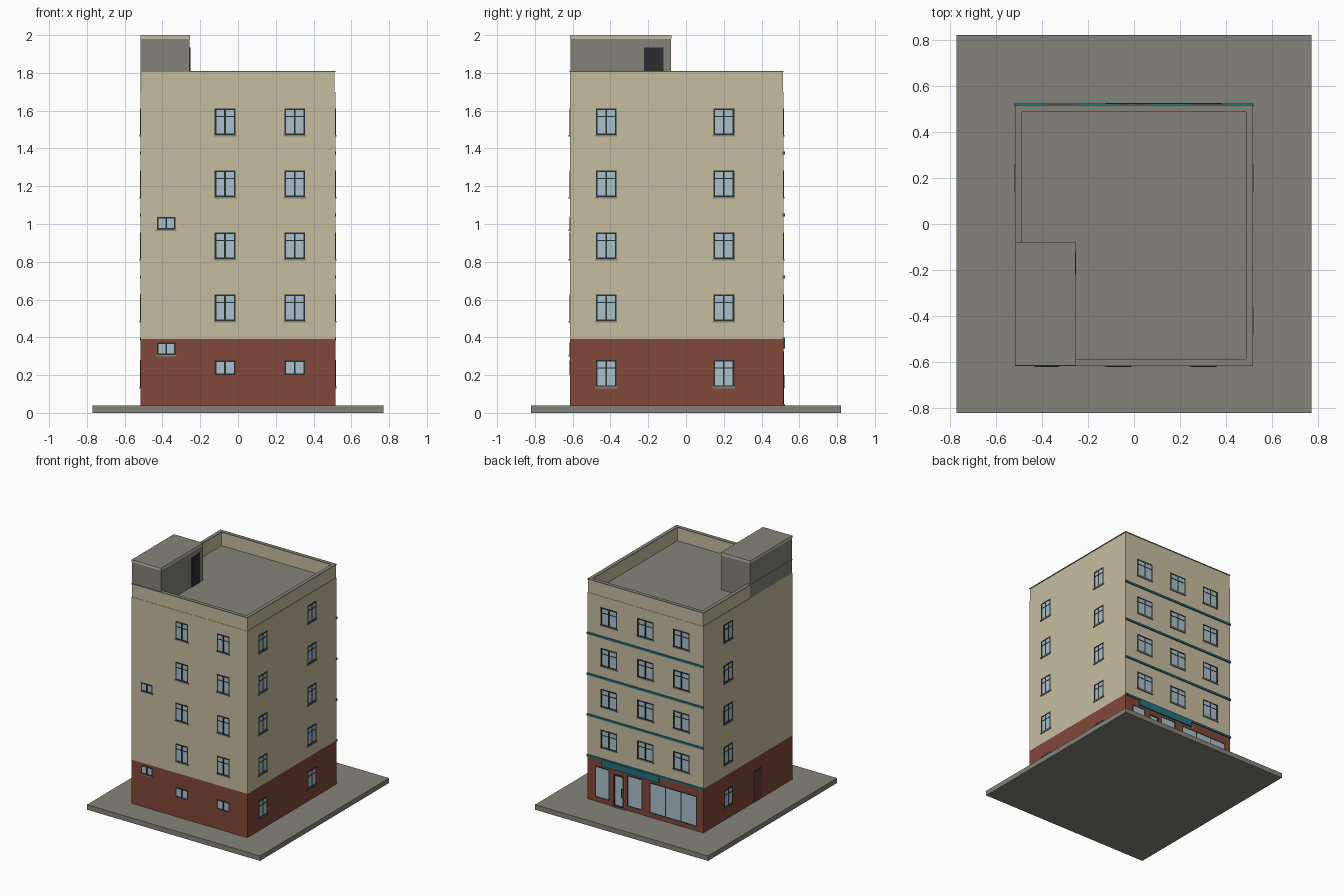
import bpy, bmesh
from mathutils import Vector

if "Cube" in bpy.data.objects:
    bpy.data.objects.remove(bpy.data.objects["Cube"])


def mat(name, r, g, b):
    m = bpy.data.materials.new(name)
    m.diffuse_color = (r, g, b, 1)
    m.use_nodes = True
    m.node_tree.nodes["Principled BSDF"].inputs["Base Color"].default_value = m.diffuse_color
    return m


CREAM = mat("cream render", .565, .515, .352)
RED = mat("red brown plinth", .223, .065, .041)
GREY = mat("concrete grey", .231, .227, .195)
GLASS = mat("window glass", .402, .527, .597)
DARK = mat("dark frame", .024, .026, .028)
TEAL = mat("teal trim", .017, .17, .205)
BROWN = mat("brown door", .14, .05, .035)

X, Y0, Y1 = .515, -.615, .515        # outer wall faces


def build(name, boxes, *mats, top=False):
    """One object from (min, max) boxes; top=True puts the 2nd material on upward faces."""
    bm = bmesh.new()
    for lo, hi in boxes:
        lo, hi = Vector(lo), Vector(hi)
        verts = bmesh.ops.create_cube(bm, size=1)["verts"]
        for v in verts:
            v.co = Vector([(lo[i] + hi[i]) / 2 + v.co[i] * abs(hi[i] - lo[i]) for i in range(3)])
    bm.normal_update()
    if top:
        for f in bm.faces:
            f.material_index = int(f.normal.z > .5)
    me = bpy.data.meshes.new(name)
    bm.to_mesh(me)
    bm.free()
    for m in mats:
        me.materials.append(m)
    ob = bpy.data.objects.new(name, me)
    bpy.context.collection.objects.link(ob)
    return ob


def on_wall(side, u0, u1, z0, z1, d0, d1):
    """Box on a facade: u runs along the wall, d is distance outward."""
    if side in ("front", "back"):
        y, s = (Y0, -1) if side == "front" else (Y1, 1)
        return (u0, y + s * d0, z0), (u1, y + s * d1, z1)
    x, s = (-X, -1) if side == "left" else (X, 1)
    return (x + s * d0, u0, z0), (x + s * d1, u1, z1)


class Facade:
    """Collects frames, panes and sills for one side of the building."""

    def __init__(self, side):
        self.side, self.frames, self.panes, self.sills = side, [], [], []

    def window(self, u0, u1, z0, z1, panes=2, transom=False, sill=True, t=.009):
        def bar(a, b, c, d):
            self.frames.append(on_wall(self.side, a, b, c, d, -.004, .003))
        self.panes.append(on_wall(self.side, u0, u1, z0, z1, -.004, .001))
        for i in range(panes + 1):
            c = u0 + t / 2 + (u1 - u0 - t) * i / panes
            bar(c - t / 2, c + t / 2, z0, z1)
        bar(u0, u1, z0, z0 + t)
        bar(u0, u1, z1 - t, z1)
        if transom:
            zt = z1 - .3 * (z1 - z0)
            bar(u0, u1, zt - .003, zt + .003)
        if sill:
            self.sills.append(on_wall(self.side, u0 - .004, u1 + .004, z0 - .007, z0 + .002, -.004, .007))

    def finish(self):
        build(self.side + "_window_frames", self.frames, DARK)
        build(self.side + "_window_glass", self.panes, GLASS)
        build(self.side + "_window_sills", self.sills, GREY)


# pavement slab, plinth storey, upper walls with the roof deck on top
build("pavement_slab", [((-.77, -.82, 0), (.77, .82, .04))], GREY)
build("ground_storey", [((-X, Y0, .04), (X, Y1, .392))], RED)
build("upper_walls", [((-X, Y0, .392), (X, Y1, 1.70))], CREAM, GREY, top=True)


# parapet ring and its thin coping
def ring(x, y0, y1, w, z0, z1):
    return [((-x, y0, z0), (x, y0 + w, z1)), ((-x, y1 - w, z0), (x, y1, z1)),
            ((-x, y0 + w, z0), (-x + w, y1 - w, z1)), ((x - w, y0 + w, z0), (x, y1 - w, z1))]


build("parapet", ring(.512, -.613, .513, .024, 1.70, 1.804), CREAM)
build("parapet_coping", ring(.517, -.617, .517, .03, 1.804, 1.81), GREY)

# stair house on the roof
build("stair_house", [((-.515, -.612, 1.70), (-.257, -.08, 1.98))], GREY)
build("stair_house_roof", [((-.516, -.614, 1.98), (-.255, -.078, 2.0))], CREAM, GREY, top=True)
build("roof_door", [((-.26, -.222, 1.70), (-.252, -.12, 1.935))], DARK)

# windows per facade
rows = [.485 + .328 * k for k in range(4)]
H = .143
front, right, back, left = [Facade(s) for s in ("front", "right", "back", "left")]
for u0, u1 in ((-.124, -.013), (.245, .356)):
    for z in rows:
        front.window(u0, u1, z, z + H, transom=True)
    front.window(u0, u1, .2, .278, sill=False)
for z in (.305, .97):
    front.window(-.43, -.33, z, z + .068)
for z in [.137] + rows:
    right.window(-.477, -.367, z, z + H, transom=True)
    for f in (right, left):
        f.window(.145, .256, z, z + H, transom=True)
for z in rows:
    for c in (-.32, 0, .325):
        back.window(c - .072, c + .072, z, z + H, transom=True)

# shop front: display windows and glazed door
back.window(.32, .445, .075, .325, panes=1, sill=False, t=.007)
back.window(.025, .163, .075, .325, panes=1, sill=False, t=.007)
back.window(-.46, -.04, .075, .32, panes=3, sill=False, t=.007)
back.window(.19, .286, .045, .305, panes=1, sill=False, t=.014)
for f in (front, right, back, left):
    f.finish()
build("shop_door_step", [((.18, .51, .04), (.296, .525, .047))], GREY)
build("shop_door_handle", [((.208, .515, .13), (.213, .522, .2))], DARK)

# side entrance on the left wall
build("side_door_frame", [on_wall("left", -.222, -.122, .04, .29, -.004, .001)], DARK)
build("side_door", [on_wall("left", -.213, -.131, .04, .281, -.004, .002)], BROWN)

# teal floor bands and blank shop sign on the back
bands = [((-.519, .51, z - .008), (.519, .523, z + .008)) for z in (.391, .719, 1.047, 1.375)]
build("floor_bands", bands, TEAL)
build("shop_sign", [((-.126, .51, .34), (.383, .525, .39))], TEAL)
